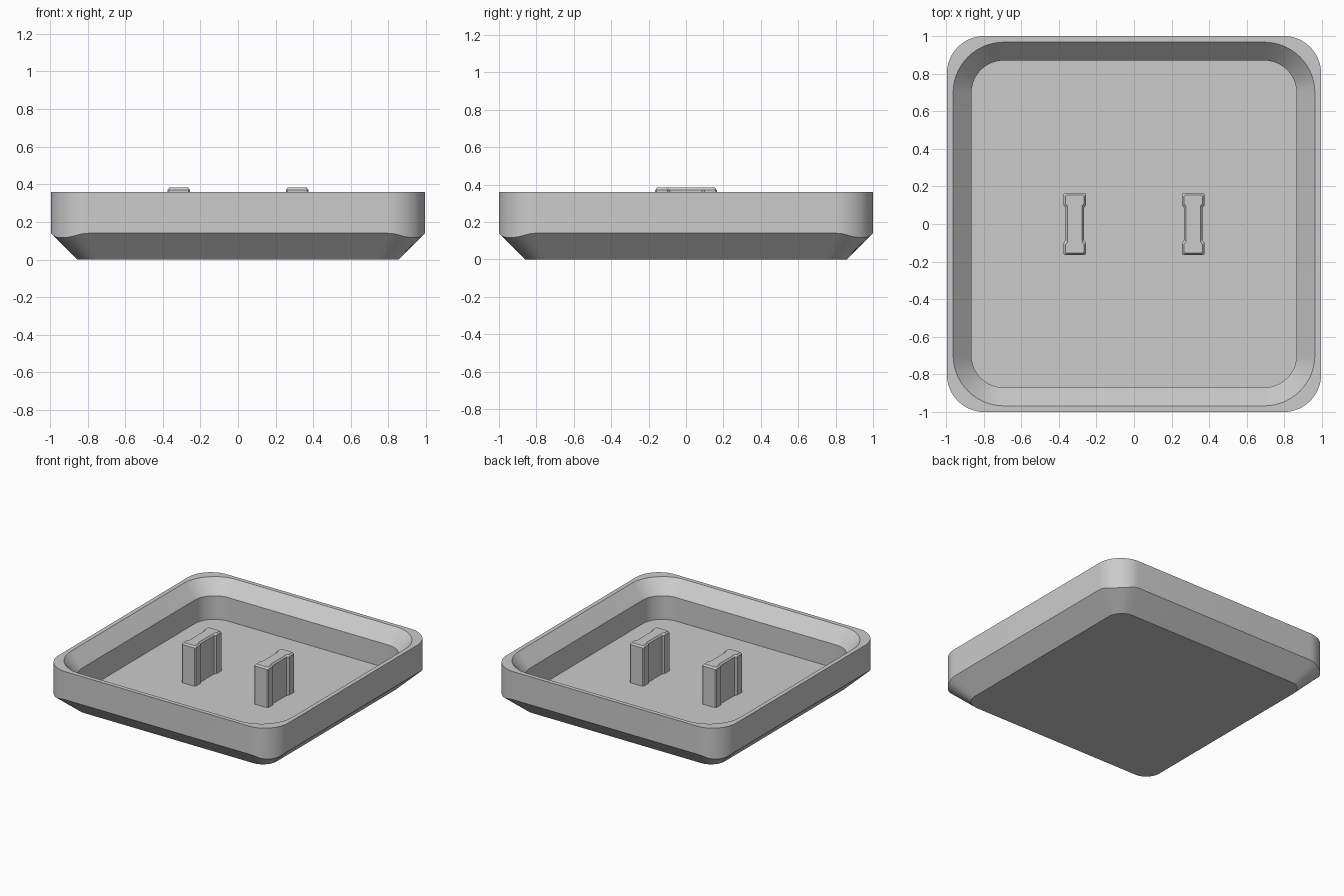
import bpy, bmesh, math

cube = bpy.data.objects.get("Cube")
if cube:
    bpy.data.objects.remove(cube, do_unlink=True)

grey = bpy.data.materials.new("light grey plastic")
grey.use_nodes = True
grey.diffuse_color = (0.6, 0.6, 0.6, 1)
grey.node_tree.nodes["Principled BSDF"].inputs["Base Color"].default_value = grey.diffuse_color

STEPS = 14        # segments per rounded corner
NARROW = 0.005    # the body is slightly narrower in x than in y
BASE, BASE_R = 0.86, 0.12
HALF, WALL_R = 1.0, 0.2
RIM = 0.36


def chamfer_height(x, y):
    """Height at which the 45 degree taper meets the outer wall at x, y."""
    low, high = 0.0, 0.3
    for _ in range(30):
        z = (low + high) / 2
        centre = BASE + z - BASE_R
        qx, qy = abs(x) - centre, abs(y) - centre
        gap = math.hypot(max(qx, 0), max(qy, 0)) + min(max(qx, qy), 0) - BASE_R
        low, high = (z, high) if gap > 0 else (low, z)
    return low


def rounded_ring(half, radius, height):
    """Rounded square; height is a number or a function of x and y."""
    ring = []
    c = half - radius
    for k, (sx, sy) in enumerate([(1, 1), (-1, 1), (-1, -1), (1, -1)]):
        for i in range(STEPS + 1):
            a = math.pi / 2 * (k + i / STEPS)
            x, y = sx * c + radius * math.cos(a), sy * c + radius * math.sin(a)
            z = height(x, y) if callable(height) else height
            ring.append((x - sx * NARROW, y, z))
    return ring


def loft(name, rings):
    """Bridge a stack of rings and cap both ends."""
    bm = bmesh.new()
    loops = [[bm.verts.new(p) for p in ring] for ring in rings]
    n = len(loops[0])
    for a, b in zip(loops, loops[1:]):
        for i in range(n):
            j = (i + 1) % n
            bm.faces.new((a[i], a[j], b[j], b[i]))
    bm.faces.new(loops[0][::-1])
    bm.faces.new(loops[-1])
    bmesh.ops.recalc_face_normals(bm, faces=bm.faces)
    mesh = bpy.data.meshes.new(name)
    bm.to_mesh(mesh)
    bm.free()
    mesh.materials.append(grey)
    obj = bpy.data.objects.new(name, mesh)
    bpy.context.collection.objects.link(obj)
    bpy.ops.object.select_all(action='DESELECT')
    obj.select_set(True)
    bpy.context.view_layer.objects.active = obj
    bpy.ops.object.shade_smooth_by_angle(angle=math.radians(25))
    return obj


# Tray: tapered underside, outer wall, rim, sloped lip, inner wall and floor
loft("tray", [
    rounded_ring(BASE, BASE_R, 0),
    rounded_ring(HALF, WALL_R, chamfer_height),
    rounded_ring(HALF, WALL_R, RIM),
    rounded_ring(0.967, 0.27, RIM),
    rounded_ring(0.869, 0.17, 0.255),
    rounded_ring(0.869, 0.17, 0.07),
])


def stem_ring(cx, inset, z):
    """Dog-bone outline with wide ends and a narrow waist."""
    wide, waist, end = 0.06 - inset, 0.048 - inset, 0.165 - inset
    quarter = [(waist, 0.085 + inset), (wide, 0.1 + inset), (wide, end - 0.008), (wide - 0.008, end)]
    right = [(x, -y) for x, y in quarter[::-1]] + quarter
    outline = right + [(-x, -y) for x, y in right]
    return [(cx + x, y, z) for x, y in outline]


# Pair of prongs with chamfered tops, sunk slightly into the floor
for side, name in ((1, "left_prong"), (-1, "right_prong")):
    cx = side * 0.315
    loft(name, [stem_ring(cx, 0, 0.05), stem_ring(cx, 0, 0.37), stem_ring(cx, 0.01, 0.383)])
